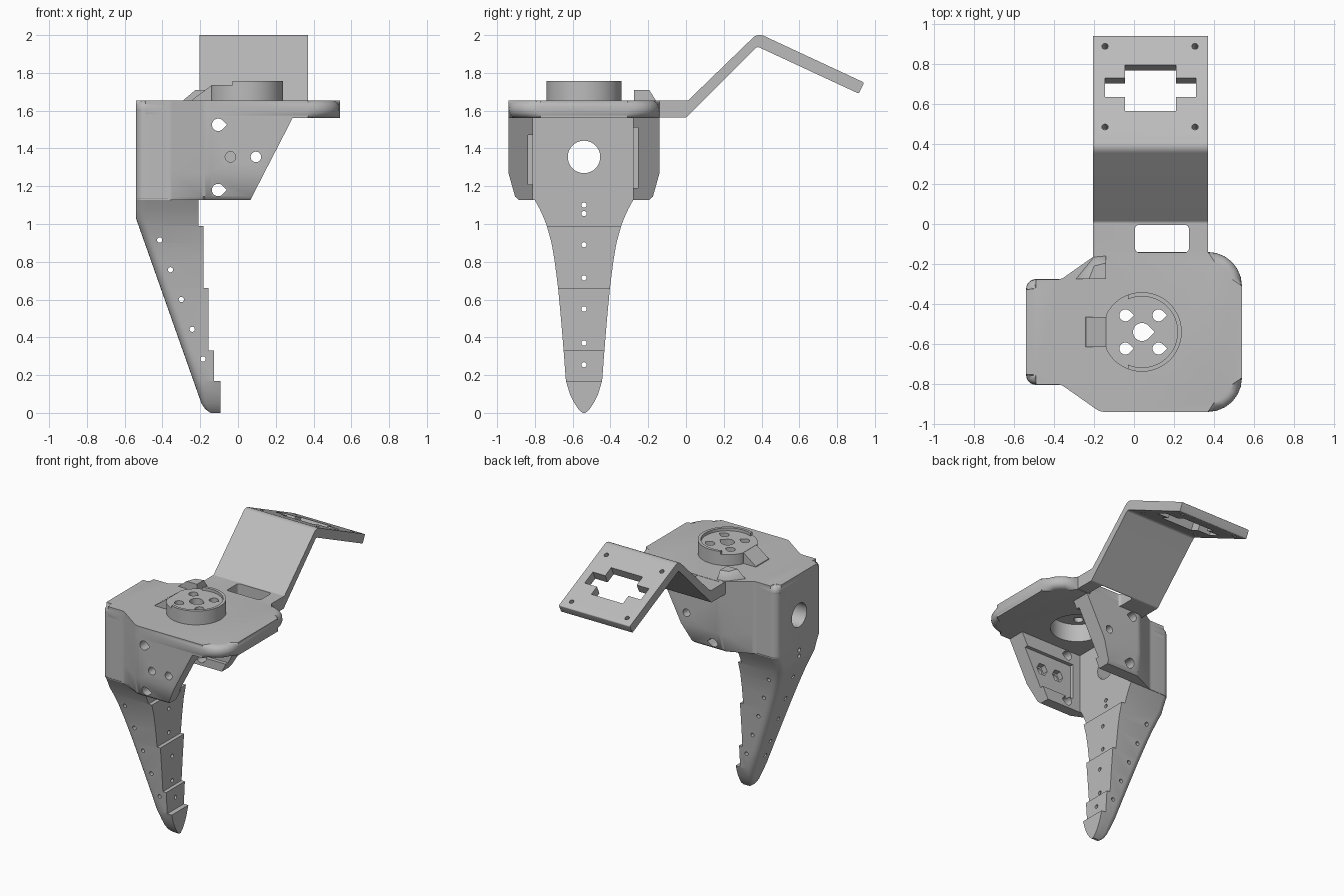
import bpy, bmesh, math
from mathutils import Vector, Matrix

if "Cube" in bpy.data.objects:
    bpy.data.objects.remove(bpy.data.objects["Cube"])

grey = bpy.data.materials.new("plain grey")
grey.use_nodes = True
grey.diffuse_color = (0.5, 0.5, 0.5, 1)
grey.node_tree.nodes["Principled BSDF"].inputs["Base Color"].default_value = (0.5, 0.5, 0.5, 1)

CY = -0.54                                  # centre line of body, boss and finger
AXES = {"x": lambda a, b, t: (t, a, b),
        "y": lambda a, b, t: (a, t, b),
        "z": lambda a, b, t: (a, b, t)}


def finish(name, bm):
    bmesh.ops.recalc_face_normals(bm, faces=bm.faces)
    mesh = bpy.data.meshes.new(name)
    bm.to_mesh(mesh)
    bm.free()
    mesh.materials.append(grey)
    ob = bpy.data.objects.new(name, mesh)
    bpy.context.collection.objects.link(ob)
    return ob


def loft(name, rings, bevel=0):
    """Skin equal-length rings of points and cap both ends."""
    bm = bmesh.new()
    rows = [[bm.verts.new(p) for p in ring] for ring in rings]
    n = len(rows[0])
    for low, high in zip(rows, rows[1:]):
        for i in range(n):
            j = (i + 1) % n
            bm.faces.new((low[i], low[j], high[j], high[i]))
    caps = [bm.faces.new(rows[0]), bm.faces.new(rows[-1])]
    if bevel:
        rim = {e for f in caps for e in f.edges}
        bmesh.ops.bevel(bm, geom=list(rim), offset=bevel, segments=5, profile=0.5, affect="EDGES")
    return finish(name, bm)


def prism(name, pts, lo, hi, axis="z", bevel=0):
    return loft(name, [[AXES[axis](a, b, t) for a, b in pts] for t in (lo, hi)], bevel)


def rounded(corners, steps=6):
    """Polygon whose corners (x, y, radius) are replaced by arcs."""
    out = []
    for i, (x, y, r) in enumerate(corners):
        p = Vector((x, y))
        u = (Vector(corners[i - 1][:2]) - p).normalized()
        v = (Vector(corners[(i + 1) % len(corners)][:2]) - p).normalized()
        if not r:
            out.append(tuple(p))
            continue
        half = u.angle(v) / 2
        centre = p + (u + v).normalized() * r / math.sin(half)
        start = p + u * r / math.tan(half) - centre
        end = p + v * r / math.tan(half) - centre
        turn = math.atan2(start.x * end.y - start.y * end.x, start.dot(end))
        for k in range(steps + 1):
            a = turn * k / steps
            out.append((centre.x + start.x * math.cos(a) - start.y * math.sin(a),
                        centre.y + start.x * math.sin(a) + start.y * math.cos(a)))
    return out


def circle(x, y, r, n=24):
    return [(x + r * math.cos(2 * math.pi * k / n), y + r * math.sin(2 * math.pi * k / n)) for k in range(n)]


def teardrop(x, y, r, n=24):
    """Circle with a point towards +x."""
    arc = [math.radians(45 + 270 * k / n) for k in range(n + 1)]
    return [(x + r * 1.414, y)] + [(x + r * math.cos(a), y + r * math.sin(a)) for a in arc]


def box(x0, x1, y0, y1):
    return [(x0, y0), (x1, y0), (x1, y1), (x0, y1)]


def cut(ob, cutter, keep=False):
    mod = ob.modifiers.new("cut", "BOOLEAN")
    mod.operation, mod.solver, mod.object = "DIFFERENCE", "EXACT", cutter
    bpy.context.view_layer.objects.active = ob
    bpy.ops.object.modifier_apply(modifier=mod.name)
    if not keep:
        bpy.data.objects.remove(cutter)


def mirror_y(pts):
    """Complete a half outline (+y side, running left to right) about the centre line."""
    return [(x, CY + h, r) for x, h, r in pts] + [(x, CY - h, r) for x, h, r in reversed(pts)]


# Top plate with fully rounded rim
top_plate = prism("top_plate", rounded(mirror_y([
    (-0.54, 0.263, 0.05), (-0.365, 0.263, 0.06), (-0.17, 0.4, 0.08), (0.54, 0.4, 0.17)])),
    1.56, 1.655, bevel=0.044)

# Body: two side walls and a back wall, narrowing near the bottom
outline = rounded(mirror_y([
    (-0.54, 0.263, 0.05), (-0.365, 0.263, 0.06), (-0.17, 0.4, 0.08), (0.4, 0.4, 0)]))
levels = [(1.127, 0.345), (1.145, 0.365), (1.27, 0.4), (1.6, 0.41)]
body = loft("body", [[(x, CY + max(-h, min(h, y - CY)), z) for x, y in outline] for z, h in levels])
cut(body, prism("servo_space", box(-0.21, 0.6, -0.81, -0.28), 1, 1.7))
cut(body, prism("wall_slope", [(0.0, 1.0), (0.335, 1.65), (0.9, 1.65), (0.9, 1.0)], -1.2, 0.2, "y"))
cut(body, prism("right_slot", box(-0.15, 0.6, 1.21, 1.47), -0.836, -0.8, "y"))
cut(body, prism("left_slot", box(-0.15, 0.6, 1.19, 1.51), -0.29, -0.254, "y"))
cut(body, prism("horn_hole", circle(CY, 1.355, 0.086, 32), -0.7, 0, "x"))
for z in (1.525, 1.18):
    cut(body, prism("screw_hole", teardrop(-0.105, z, 0.033), -1.2, 0.2, "y"))
for x, end in ((-0.04, -0.7), (0.095, 0.2)):
    cut(body, prism("pin_hole", circle(x, 1.355, 0.028), -1.2, end, "y"))
    cut(body, prism("nut_pocket", circle(x, 1.355, 0.045, 6), -0.875, -0.8, "y"))

# Turntable boss with a raised rim, nose and ramp
nose = [(-0.03, CY + 0.175), (-0.14, CY + 0.075), (-0.14, CY - 0.075), (-0.03, CY - 0.175)]
boss = prism("boss", circle(0.04, CY, 0.199, 48), 1.6, 1.756)
cut(boss, prism("rim_floor", circle(0.04, CY, 0.178, 48), 1.735, 1.8))
cut(boss, prism("rim_gap", box(-0.3, -0.03, -0.8, -0.3), 1.735, 1.8))
cut(boss, prism("nose_trim", box(-0.3, -0.14, -0.8, -0.3), 1.5, 1.8))
boss_nose = prism("boss_nose", nose, 1.6, 1.734)
boss_ramp = prism("boss_ramp", [(-0.25, 1.63), (-0.24, 1.66), (-0.14, 1.734), (-0.13, 1.63)],
                  CY - 0.075, CY + 0.075, "y")
recess = prism("horn_recess", circle(0.04, CY, 0.178, 48), 1.5, 1.69)
for part in (top_plate, boss, boss_nose):
    cut(part, recess, keep=True)
bpy.data.objects.remove(recess)
spots = [(0.04, CY, 0.045)] + [(0.04 + sx * 0.083, CY + sy * 0.083, 0.03) for sx in (-1, 1) for sy in (-1, 1)]
for x, y, r in spots:
    for part in (boss, boss_nose):
        cut(part, prism("boss_hole", teardrop(x, y, r), 1.5, 1.9))

# Small sloped cable clip at the plate edge
bm = bmesh.new()
clip_base = [(-0.29, -0.275), (-0.14, -0.275), (-0.14, -0.16), (-0.2, -0.165)]
clip_top = [(-0.225, -0.275), (-0.14, -0.275), (-0.14, -0.195), (-0.2, -0.21)]
for pts, z in ((clip_base, 1.62), (clip_base, 1.655), (clip_top, 1.71)):
    for x, y in pts:
        bm.verts.new((x, y, z))
bmesh.ops.convex_hull(bm, input=bm.verts)
cable_clip = finish("cable_clip", bm)

# Bent bracket arm with a tilted mounting plate
arm = prism("bracket_arm", rounded([
    (-0.22, 1.563, 0), (0, 1.563, 0.02), (0.377, 1.94, 0.02), (0.915, 1.69, 0.008), (0.943, 1.749, 0.008),
    (0.38, 2.011, 0.05), (0.01, 1.653, 0.02), (-0.22, 1.653, 0)]), -0.205, 0.37, "x")
window = prism("arm_window", rounded([(x, y, 0.02) for x, y in box(0.005, 0.275, -0.142, -0.005)]), 1.5, 1.8)
cut(arm, window, keep=True)
cut(top_plate, window)
tilt = Matrix.Translation((0, 0.68, 1.87)) @ Matrix.Rotation(math.radians(-25), 4, "X")
shapes = [box(-0.045, 0.21, -0.127, 0.127), box(-0.145, 0.31, -0.05, 0.055)]
shapes += [circle(x, v, 0.016, 16) for x in (-0.145, 0.305) for v in (-0.215, 0.23)]
for pts in shapes:
    cutter = prism("mount_cut", pts, -0.15, 0.15)
    cutter.data.transform(tilt)
    cut(arm, cutter)

# Tapered finger with stepped inner face and rounded back
steps = [(0.99, -0.21), (0.66, -0.182), (0.33, -0.155), (0.17, -0.128), (-1, -0.092)]
widths = [(1.135, 0.265), (1.08, 0.235), (1.03, 0.212), (0.99, 0.197), (0.9, 0.172), (0.8, 0.155),
          (0.66, 0.137), (0.5, 0.122), (0.33, 0.108), (0.17, 0.096), (0.1, 0.075), (0.05, 0.05),
          (0.02, 0.03), (0, 0.008)]
rings = []
for z, h in widths:
    back = -0.54 + 0.3535 * max(0, 1.03 - z) + max(0, 0.03 - z)
    fronts = [f for s, f in steps if s == z] + [next(f for s, f in steps if s < z)]
    r = min(0.05, h * 0.6, (fronts[0] - back) * 0.6)
    for front in fronts:
        section = rounded([(front, CY + h, 0), (back, CY + h, r), (back, CY - h, r), (front, CY - h, 0)], 5)
        rings.append([(x, y, z) for x, y in section])
finger = loft("finger", rings)
for z in (1.1, 1.055, 0.89, 0.715, 0.55, 0.37, 0.255):
    cut(finger, prism("tendon_hole", circle(CY, z, 0.014, 12), -0.8, 0.2, "x"))
for k in range(5):
    cut(finger, prism("cross_hole", circle(-0.415 + 0.0575 * k, 0.915 - 0.1575 * k, 0.014, 12), -1.2, 0.2, "y"))

# Smooth shading with sharp edges kept
for ob in (top_plate, body, boss, boss_nose, boss_ramp, cable_clip, arm, finger):
    bpy.ops.object.select_all(action="DESELECT")
    ob.select_set(True)
    bpy.context.view_layer.objects.active = ob
    bpy.ops.object.shade_smooth_by_angle(angle=math.radians(35))
